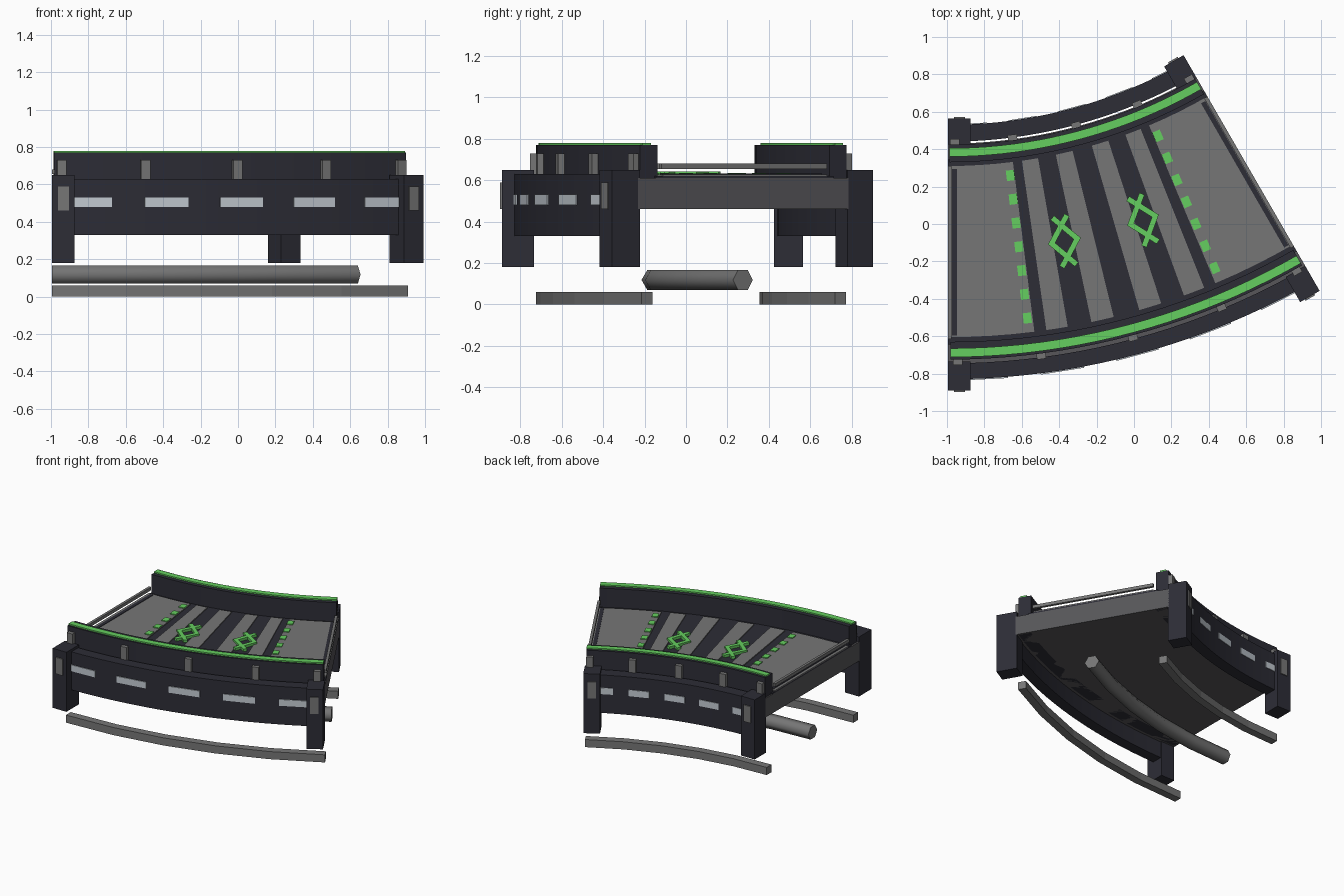
import bpy, bmesh, math
from mathutils import Vector

if "Cube" in bpy.data.objects:
    bpy.data.objects.remove(bpy.data.objects["Cube"])

CX, CY = -0.995, 3.085      # centre of the curve
SWEEP = 30.0                # degrees of arc


def material(name, rgb):
    m = bpy.data.materials.new(name)
    m.diffuse_color = (*rgb, 1)
    m.use_nodes = True
    m.node_tree.nodes["Principled BSDF"].inputs["Base Color"].default_value = m.diffuse_color
    return m


DARK = material("dark_navy", (0.026, 0.026, 0.037))
GREY = material("panel_grey", (0.18, 0.18, 0.18))
STEEL = material("deck_grey", (0.095, 0.093, 0.1))
GREEN = material("bright_green", (0.13, 0.62, 0.115))
LIGHT = material("pale_light", (0.55, 0.6, 0.65))


def place(t, r, u, z):
    """Point at angle t (degrees), radius r, sideways offset u, height z."""
    a = math.radians(t)
    return Vector((CX + r * math.sin(a) + u * math.cos(a),
                   CY - r * math.cos(a) + u * math.sin(a), z))


def finish(name, bm, mat, smooth=None):
    bmesh.ops.recalc_face_normals(bm, faces=bm.faces)
    me = bpy.data.meshes.new(name)
    bm.to_mesh(me)
    bm.free()
    me.materials.append(mat)
    ob = bpy.data.objects.new(name, me)
    bpy.context.collection.objects.link(ob)
    if smooth:
        bpy.ops.object.select_all(action='DESELECT')
        ob.select_set(True)
        bpy.context.view_layer.objects.active = ob
        bpy.ops.object.shade_smooth_by_angle(angle=math.radians(smooth))
    return ob


def sweep(name, profile, mat, t0=0.0, t1=SWEEP, n=20, smooth=None):
    """Sweep an (r, z) profile along the arc and cap its ends."""
    bm = bmesh.new()
    rings = [[bm.verts.new(place(t0 + (t1 - t0) * i / n, r, 0, z)) for r, z in profile]
             for i in range(n + 1)]
    k = len(profile)
    for a, b in zip(rings, rings[1:]):
        for j in range(k):
            bm.faces.new((a[j], a[(j + 1) % k], b[(j + 1) % k], b[j]))
    bm.faces.new(rings[0])
    bm.faces.new(rings[-1])
    return finish(name, bm, mat, smooth)


def band(name, r0, r1, z0, z1, mat, **kw):
    return sweep(name, [(r0, z0), (r1, z0), (r1, z1), (r0, z1)], mat, **kw)


def prism(bm, t, r, outline, z0, z1):
    """Add a prism; outline points are (sideways, radial) offsets."""
    lo = [bm.verts.new(place(t, r + v, u, z0)) for u, v in outline]
    hi = [bm.verts.new(place(t, r + v, u, z1)) for u, v in outline]
    bm.faces.new(lo)
    bm.faces.new(hi)
    for j in range(len(lo)):
        k = (j + 1) % len(lo)
        bm.faces.new((lo[j], lo[k], hi[k], hi[j]))


def box(bm, t, r0, r1, u0, u1, z0, z1):
    prism(bm, t, 0, [(u0, r0), (u1, r0), (u1, r1), (u0, r1)], z0, z1)


# deck slab and road surface
band("deck", 2.655, 3.83, 0.46, 0.61, STEEL)
band("road_surface", 2.74, 3.73, 0.61, 0.62, DARK)

# road panels and stripes
for i, (a, b) in enumerate([(0, 7.2), (8.2, 10), (12, 13.9), (16.1, 18), (20, 21.8), (22.8, 30)]):
    band(f"road_panel_{i}", 2.775, 3.69, 0.62, 0.628, GREY, t0=a, t1=b, n=4)

# walls on both sides: beam, rail, green cap, floor bar
# (name, beam radii, rail radii, cap radii, floor bar radii, bracket radii)
SIDES = [("outer", (3.83, 3.915), (3.715, 3.81), (3.75, 3.797), (3.75, 3.81), (3.808, 3.84), 1),
         ("inner", (2.555, 2.645), (2.66, 2.755), (2.68, 2.725), (2.67, 2.73), (2.63, 2.662), -1)]
for side, beam, rail, cap, bar, brk, out in SIDES:
    band(f"{side}_beam", *beam, 0.33, 0.63, DARK, smooth=20)
    band(f"{side}_rail", *rail, 0.46, 0.77, DARK, t0=0.2, t1=29.8, smooth=20)
    band(f"{side}_rail_cap", *cap, 0.77, 0.78, GREEN, t0=0.2, t1=29.8, smooth=20)
    band(f"{side}_floor_bar", *bar, 0.0, 0.06, GREY, n=5)

    # brackets between beam and rail
    bm = bmesh.new()
    for t in (0.8, 7.5, 15, 22.5, 29.2):
        box(bm, t, *brk, -0.025, 0.025, 0.6, 0.73)
    finish(f"{side}_brackets", bm, GREY)

    # lights along the beam face
    face = beam[1] if out > 0 else beam[0]
    half = face * math.radians(1.72)
    bm = bmesh.new()
    for t in (3, 9, 15, 21, 27):
        box(bm, t, *sorted((face - out * 0.003, face + out * 0.005)), -half, half, 0.48, 0.53)
    finish(f"{side}_lights", bm, LIGHT)

    # corner posts with face plates
    p0, p1 = (3.82, 3.975) if out > 0 else (2.52, 2.66)
    edge = p1 if out > 0 else p0
    posts, plates = bmesh.new(), bmesh.new()
    for t, s in ((0, 1), (SWEEP, -1)):
        box(posts, t, p0, p1, *sorted((0, s * 0.12)), 0.18, 0.65)
        box(plates, t, *sorted((edge, edge + out * 0.008)), *sorted((s * 0.032, s * 0.092)), 0.46, 0.59)
    finish(f"{side}_posts", posts, DARK)
    finish(f"{side}_post_plates", plates, GREY)

# dark strips and raised bars across both ends
strips, bars = bmesh.new(), bmesh.new()
for t, s in ((0, 1), (SWEEP, -1)):
    box(strips, t, 2.79, 3.68, *sorted((s * 0.022, s * 0.048)), 0.628, 0.632)
    box(bars, t, 2.775, 3.7, *sorted((0, s * 0.02)), 0.655, 0.68)
finish("end_strips", strips, DARK)
finish("end_bars", bars, GREY)

# dashed lines
bm = bmesh.new()
for t in (6.75, 23.25):
    for i in range(7):
        r = 2.845 + i * 0.128
        box(bm, t, r - 0.028, r + 0.028, -0.022, 0.022, 0.62, 0.635)
finish("road_dashes", bm, GREEN)

# diamond road marks made of four crossing bars
bm = bmesh.new()
for t in (11.1, 18.8):
    for sx in (1, -1):
        for sy in (1, -1):
            a = Vector((sx * 0.078, -sy * 0.01))
            b = Vector((-sx * 0.04, sy * 0.135))
            d = (b - a).normalized() * 0.015
            w = Vector((-d.y, d.x))
            prism(bm, t, 3.237, [a + w, b + w, b - w, a - w], 0.622, 0.642)
finish("diamond_marks", bm, GREEN)

# hexagonal tube under the deck
hexagon = [(3.245 + 0.055 * math.cos(math.radians(60 * i)),
            0.118 + 0.055 * math.sin(math.radians(60 * i))) for i in range(6)]
sweep("centre_tube", hexagon, GREY, n=5, smooth=62)
